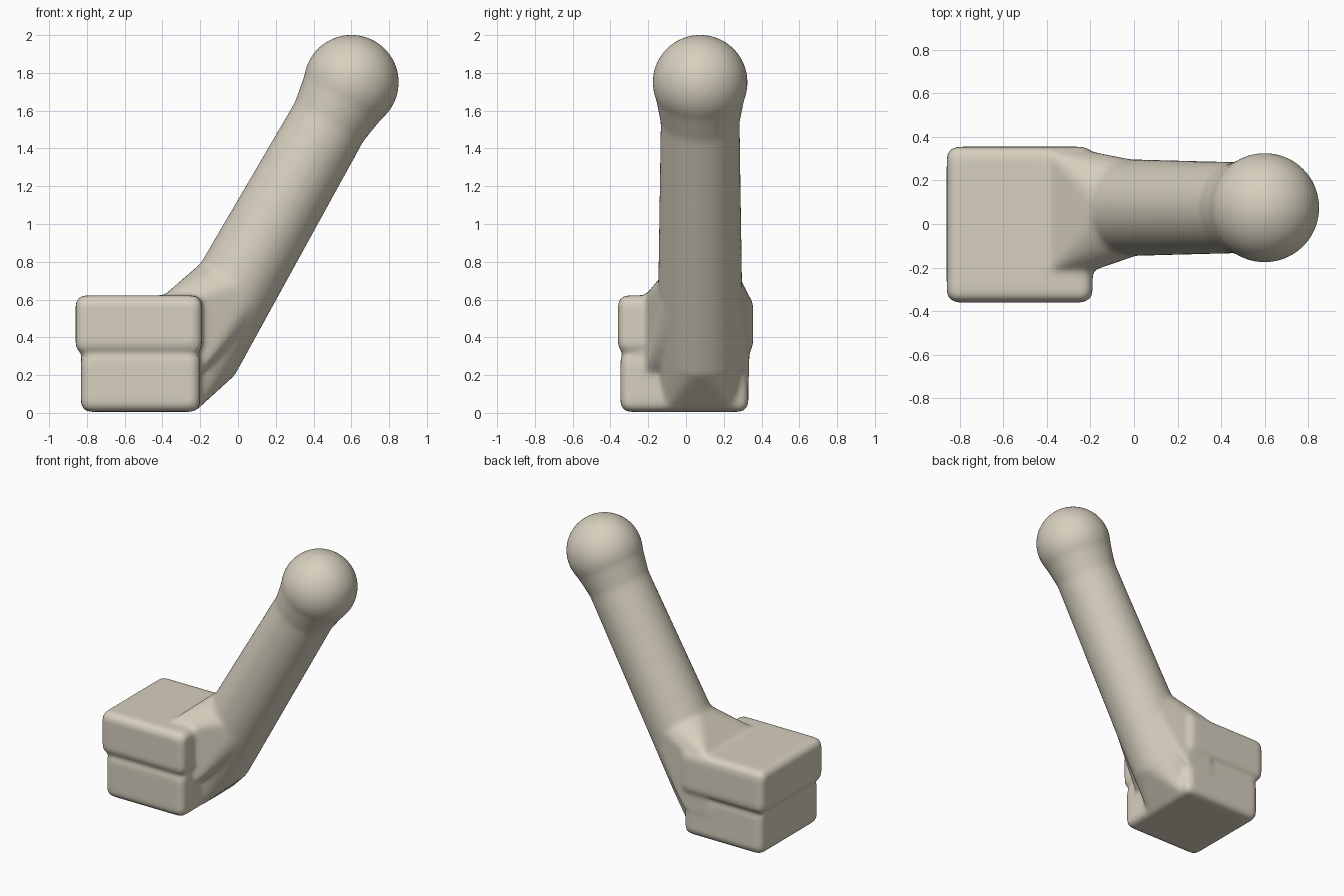
import bpy, bmesh, math
from mathutils import Vector, Matrix

if "Cube" in bpy.data.objects:
    bpy.data.objects.remove(bpy.data.objects["Cube"])

mat = bpy.data.materials.new("warm beige")
mat.diffuse_color = (0.68, 0.63, 0.52, 1)
mat.use_nodes = True
mat.node_tree.nodes["Principled BSDF"].inputs["Base Color"].default_value = mat.diffuse_color

CY = 0.075                                   # arm and ball sit a little behind centre
BALL = Vector((0.6, CY, 1.75))
AXIS = Vector((0.49, 0, 0.872)).normalized()
SIDE = Vector((AXIS.z, 0, -AXIS.x))
SEG = 48

bm = bmesh.new()


def rounded_box(x0, x1, y0, y1, z0, z1, r):
    part = bmesh.new()
    bmesh.ops.create_cube(part, size=1)
    for v in part.verts:
        v.co = Vector((x0 + (v.co.x + .5) * (x1 - x0),
                       y0 + (v.co.y + .5) * (y1 - y0),
                       z0 + (v.co.z + .5) * (z1 - z0)))
    bmesh.ops.bevel(part, geom=part.edges[:], offset=r, segments=4,
                    profile=0.5, affect='EDGES')
    add(part)


def add(part):
    bmesh.ops.recalc_face_normals(part, faces=part.faces[:])
    me = bpy.data.meshes.new("part")
    part.to_mesh(me)
    part.free()
    bm.from_mesh(me)
    bpy.data.meshes.remove(me)


def ring(part, c, r):
    return [part.verts.new(c + SIDE * r * math.cos(a) + Vector((0, r * math.sin(a), 0)))
            for a in (2 * math.pi * i / SEG for i in range(SEG))]


# Two stacked blocks and the waist in the groove between them
rounded_box(-0.86, -0.19, -0.36, 0.355, 0.315, 0.622, 0.05)
rounded_box(-0.832, -0.20, -0.347, 0.33, 0.005, 0.325, 0.05)
rounded_box(-0.815, -0.21, -0.325, 0.31, 0.22, 0.42, 0.03)

# Slanted arm, flaring into the ball
foot = Vector((-0.216, CY, 0.31))
arm = bmesh.new()
rings = [ring(arm, c, r) for c, r in (
    (foot, 0.228),
    (BALL - AXIS * 0.24, 0.209),
    (BALL - AXIS * 0.07, 0.238))]
for a, b in zip(rings, rings[1:]):
    for i in range(SEG):
        j = (i + 1) % SEG
        arm.faces.new((a[i], a[j], b[j], b[i]))
arm.faces.new(rings[0])
arm.faces.new(rings[-1])
add(arm)

# Wedge under the arm, running down to the lower block
wedge = bmesh.new()
ring(wedge, foot, 0.227)
for x, z in ((-0.22, 0.015), (-0.5, 0.015), (-0.5, 0.3)):
    for y in (-0.12, 0.24):
        wedge.verts.new((x, CY + (y - 0.06), z))
hull = bmesh.ops.convex_hull(wedge, input=wedge.verts[:])
bmesh.ops.delete(wedge, geom=[g for g in hull["geom_interior"]
                              if isinstance(g, bmesh.types.BMVert)], context='VERTS')
add(wedge)

# Collar that eases the arm into the upper block
collar = bmesh.new()
ring(collar, foot + AXIS * 0.44, 0.215)
for x, z in ((-0.40, 0.615), (-0.40, 0.2), (-0.21, 0.2), (-0.21, 0.615)):
    for y in (-0.22, 0.335):
        collar.verts.new((x, y, z))
hull = bmesh.ops.convex_hull(collar, input=collar.verts[:])
bmesh.ops.delete(collar, geom=[g for g in hull["geom_interior"]
                               if isinstance(g, bmesh.types.BMVert)], context='VERTS')
add(collar)

# Ball at the top
ball = bmesh.new()
bmesh.ops.create_uvsphere(ball, u_segments=48, v_segments=24, radius=0.252,
                          matrix=Matrix.Translation(BALL))
add(ball)

# Melt everything into one soft skin
mesh = bpy.data.meshes.new("lever")
bm.to_mesh(mesh)
bm.free()
mesh.materials.append(mat)
lever = bpy.data.objects.new("lever", mesh)
bpy.context.collection.objects.link(lever)
rem = lever.modifiers.new("blend", 'REMESH')
rem.mode = 'VOXEL'
rem.voxel_size = 0.015
rem.use_smooth_shade = True
smooth = lever.modifiers.new("soften", 'SMOOTH')
smooth.factor = 0.5
smooth.iterations = 10
